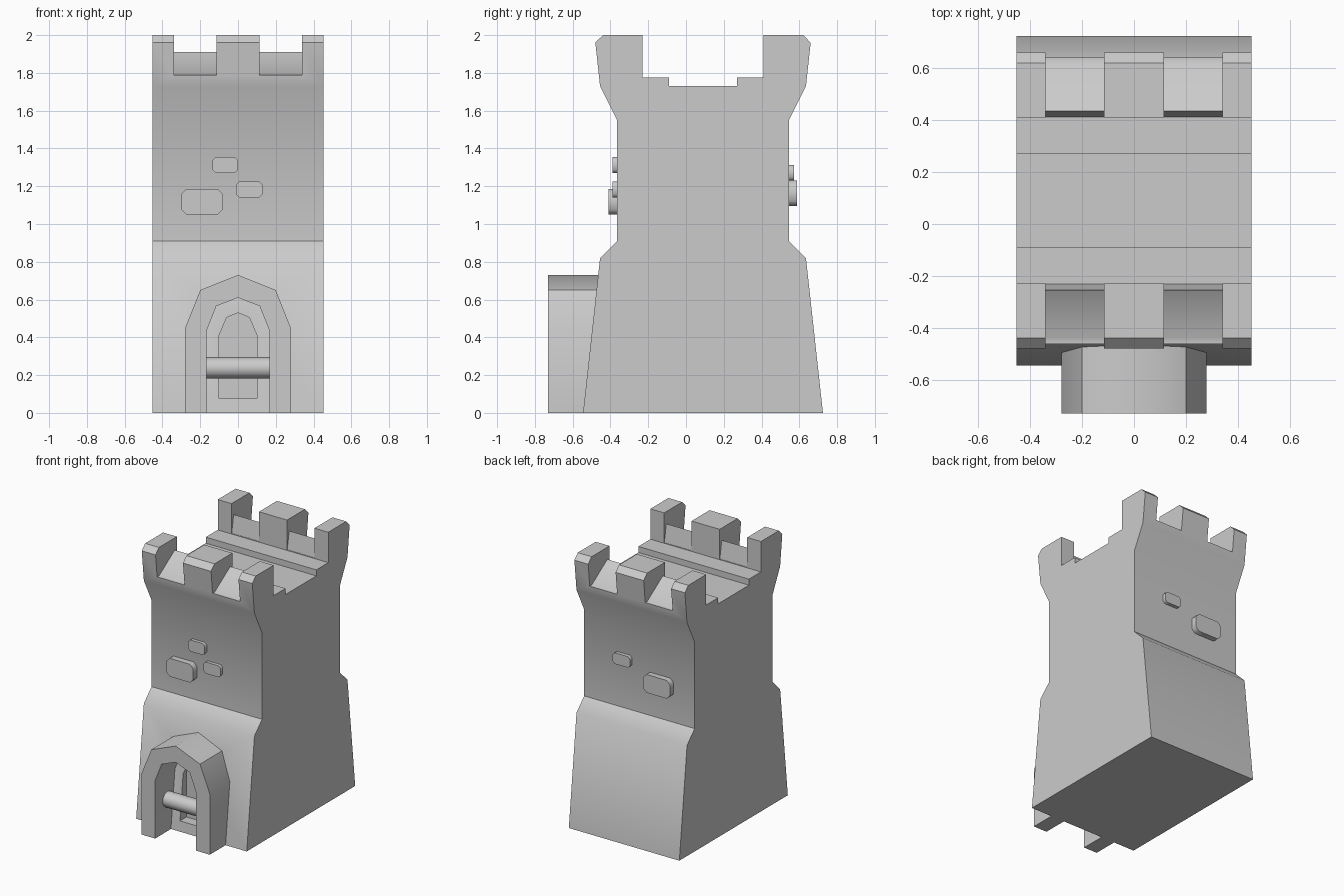
import bpy, bmesh, math

if "Cube" in bpy.data.objects:
    bpy.data.objects.remove(bpy.data.objects["Cube"])

MID = 0.09  # y of the tower's symmetry plane


def smooth(ob, angle):
    bpy.ops.object.select_all(action='DESELECT')
    ob.select_set(True)
    bpy.context.view_layer.objects.active = ob
    bpy.ops.object.shade_smooth_by_angle(angle=math.radians(angle))


def prism(name, pts, axis, a, b, angle=None):
    """Extrude a 2D profile: axis 'x' takes (y, z) points, axis 'y' takes (x, z)."""
    bm = bmesh.new()

    def co(p, t):
        return (t, p[0], p[1]) if axis == 'x' else (p[0], t, p[1])
    v0 = [bm.verts.new(co(p, a)) for p in pts]
    v1 = [bm.verts.new(co(p, b)) for p in pts]
    bm.faces.new(v0)
    bm.faces.new(v1)
    n = len(pts)
    for i in range(n):
        j = (i + 1) % n
        bm.faces.new((v0[i], v0[j], v1[j], v1[i]))
    bmesh.ops.recalc_face_normals(bm, faces=bm.faces)
    me = bpy.data.meshes.new(name)
    bm.to_mesh(me)
    bm.free()
    ob = bpy.data.objects.new(name, me)
    bpy.context.collection.objects.link(ob)
    if angle:
        smooth(ob, angle)
    return ob


def cut(ob, cutter):
    bpy.context.view_layer.objects.active = ob
    m = ob.modifiers.new("cut", 'BOOLEAN')
    m.operation = 'DIFFERENCE'
    m.solver = 'EXACT'
    m.object = cutter
    bpy.ops.object.modifier_apply(modifier=m.name)
    bpy.data.objects.remove(cutter)


def flip(pts):
    """Mirror (y, z) points from the front to the back of the tower."""
    return [(2 * MID - y, z) for y, z in reversed(pts)]


def arch(half):
    """Complete a left half outline whose last point lies on x = 0."""
    return half + [(-x, z) for x, z in reversed(half[:-1])]


# tower body: side profile extruded across the width
half = [(-0.545, 0), (-0.455, 0.82), (-0.365, 0.91), (-0.365, 1.55),
        (-0.455, 1.73), (-0.48, 1.96), (-0.44, 2.0), (-0.23, 2.0),
        (-0.23, 1.775), (-0.09, 1.775), (-0.09, 1.73)]
body = prism("tower_body", half + flip(half), 'x', -0.453, 0.453)

# gaps between the battlements, front and back
gap = [(-0.6, 1.79), (-0.437, 1.79), (-0.255, 1.91), (-0.232, 1.78),
       (-0.16, 1.78), (-0.16, 2.2), (-0.6, 2.2)]
for prof in (gap, flip(gap)):
    for x0, x1 in ((-0.34, -0.115), (0.115, 0.34)):
        cut(body, prism("gap_cutter", prof, 'x', x0, x1))

# recessed door panel
panel = arch([(-0.1, 0.075), (-0.1, 0.41), (-0.06, 0.505), (0, 0.53)])
cut(body, prism("panel_cutter", panel, 'y', -0.8, -0.46))
smooth(body, 40)

# door surround
outer = arch([(-0.28, 0), (-0.28, 0.45), (-0.2, 0.65), (0, 0.73)])
inner = arch([(-0.168, 0), (-0.168, 0.43), (-0.115, 0.565), (0, 0.61)])
prism("door_arch", outer + inner[::-1], 'y', -0.73, -0.45, 46)

# bar across the door
ring = [(-0.585 + 0.057 * math.cos(i * math.tau / 12),
         0.238 + 0.057 * math.sin(i * math.tau / 12)) for i in range(12)]
prism("door_bar", ring, 'x', -0.17, 0.17, 46)

# protruding wall stones: x0, x1, z0, z1, outer y, inner y
stones = [(-0.30, -0.08, 1.05, 1.185, -0.41, -0.35),
          (-0.01, 0.13, 1.14, 1.225, -0.39, -0.35),
          (-0.135, 0.0, 1.27, 1.355, -0.39, -0.35),
          (0.06, 0.20, 1.23, 1.312, 0.572, 0.53),
          (-0.28, -0.06, 1.095, 1.23, 0.588, 0.53)]
for x0, x1, z0, z1, ya, yb in stones:
    c = 0.2 * (z1 - z0)
    prism("wall_stone", [(x0 + c, z0), (x1 - c, z0), (x1, z0 + c), (x1, z1 - c),
                         (x1 - c, z1), (x0 + c, z1), (x0, z1 - c), (x0, z0 + c)],
          'y', ya, yb, 46)
